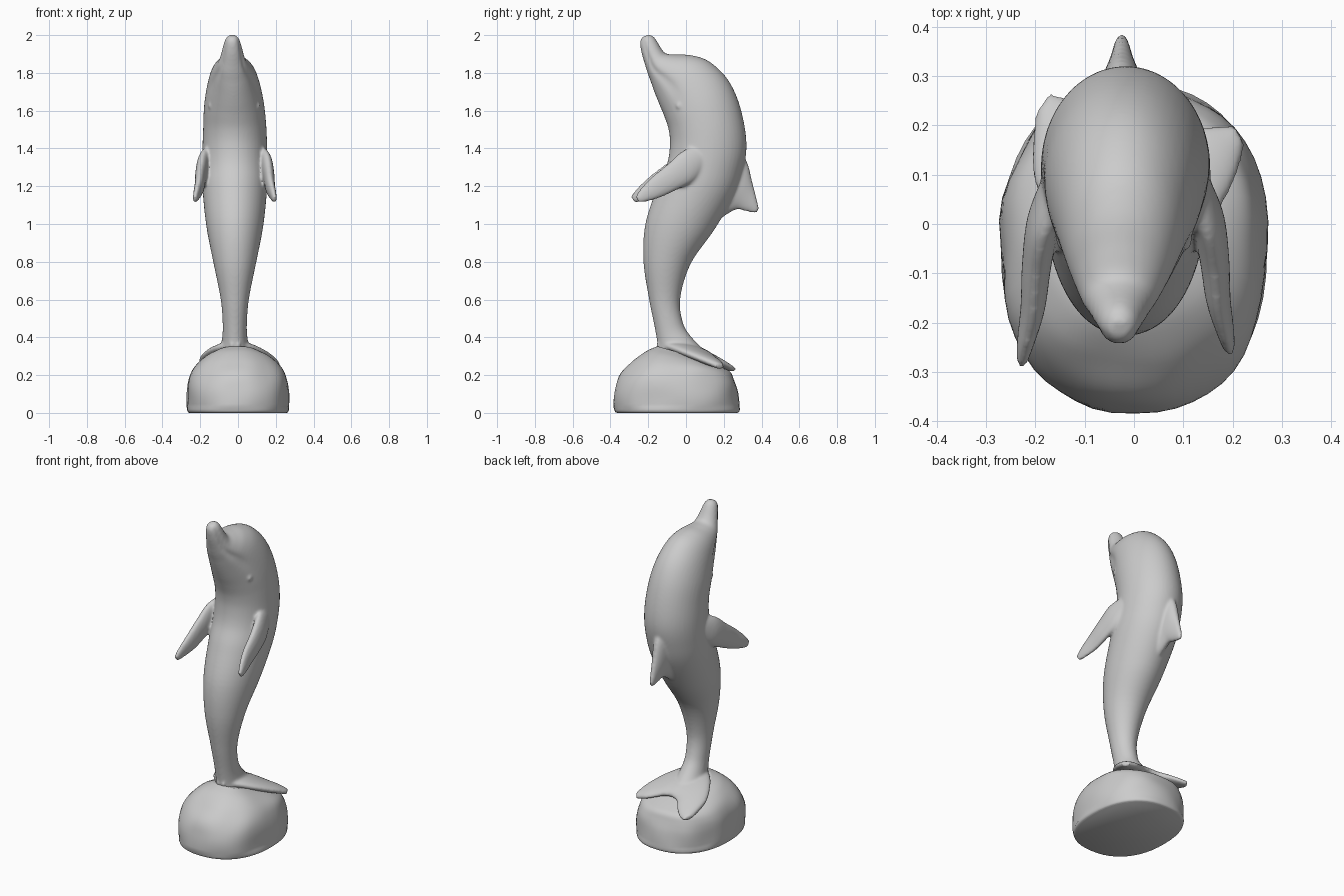
import bpy, bmesh, math
from mathutils import Vector, noise

if "Cube" in bpy.data.objects:
    bpy.data.objects.remove(bpy.data.objects["Cube"])

CX = -0.017  # symmetry plane of the animal


def catmull(p, q, r, s, t):
    return 0.5 * (2 * q + (r - p) * t + (2 * p - 5 * q + 4 * r - s) * t * t
                  + (3 * q - p - 3 * r + s) * t ** 3)


def loft(name, rings, steps=6, seg=48, power=2.0, bump=0.0):
    """Each ring: edge point A, edge point B, half-thickness vector, groove depth."""
    path = []
    n = len(rings)
    for i in range(n - 1):
        k = [rings[max(i - 1, 0)], rings[i], rings[i + 1], rings[min(i + 2, n - 1)]]
        for j in range(steps):
            path.append([catmull(*c, j / steps) for c in zip(*k)])
    path.append(rings[-1])
    bm = bmesh.new()
    loops = []
    for a, b, h, g in path:
        mid, half, loop = (a + b) / 2, (a - b) / 2, []
        for s in range(seg):
            t = 2 * math.pi * s / seg
            c, d = math.cos(t), math.sin(t)
            c = math.copysign(abs(c) ** (2 / power), c)
            d = math.copysign(abs(d) ** (2 / power), d)
            off = min(t, 2 * math.pi - t) - math.radians(64)
            r = 1 - g * math.exp(-(off / 0.17) ** 2)
            co = mid + (half * c + h * d) * r
            if bump and co.z > 0.03:
                co += (co - mid).normalized() * bump * noise.noise(co * 7)
            loop.append(bm.verts.new(co))
        loops.append(loop)
    for p, q in zip(loops, loops[1:]):
        for s in range(seg):
            bm.faces.new((p[s], p[(s + 1) % seg], q[(s + 1) % seg], q[s]))
    bm.faces.new(loops[0])
    bm.faces.new(loops[-1])
    bmesh.ops.recalc_face_normals(bm, faces=bm.faces)
    me = bpy.data.meshes.new(name)
    bm.to_mesh(me)
    bm.free()
    ob = bpy.data.objects.new(name, me)
    bpy.context.collection.objects.link(ob)
    return ob


def side(ay, az, by, bz, hw, cx=CX, g=0.0):
    """Ring from two side-view points and a half width in x."""
    return (Vector((cx, ay, az)), Vector((cx, by, bz)), Vector((hw, 0, 0)), g)


def flat(a, b, t):
    """Ring of a flat blade from its two edges and half thickness."""
    return (Vector(a), Vector(b), Vector((0, t * 0.4, t)), 0.0)


# Body: tail stem, trunk, then head and beak with a mouth groove
trunk = [side(*r) for r in [
    (-.15, .335, .13, .30, .085), (-.153, .38, .03, .40, .068),
    (-.167, .46, -.017, .48, .064), (-.195, .60, -.03, .61, .075),
    (-.225, .80, .025, .79, .113), (-.215, 1.0, .15, .97, .150),
    (-.15, 1.2, .255, 1.15, .170), (-.10, 1.32, .30, 1.28, .172),
    (-.085, 1.42, .32, 1.40, .171), (-.092, 1.50, .308, 1.53, .167)]]
head = [side(*r) for r in [
    (-.115, 1.57, .27, 1.67, .160, -.02, 0), (-.14, 1.63, .21, 1.78, .146, -.022, .02),
    (-.16, 1.68, .12, 1.862, .128, -.024, .06), (-.175, 1.72, .03, 1.893, .110, -.026, .08),
    (-.187, 1.755, -.05, 1.897, .092, -.028, .10), (-.202, 1.795, -.105, 1.902, .076, -.03, .13),
    (-.216, 1.84, -.13, 1.928, .063, -.03, .15), (-.235, 1.905, -.152, 1.965, .050, -.03, .15),
    (-.243, 1.96, -.172, 1.992, .037, -.03, .12), (-.234, 1.988, -.197, 2.003, .020, -.03, 0)]]
body = loft("dolphin", trunk + head)
parts = []

# Dorsal fin
parts.append(loft("dorsal_fin", [side(*r, -.025) for r in [
    (.24, 1.44, .17, 1.02, .06), (.318, 1.34, .262, 1.075, .04),
    (.352, 1.22, .315, 1.068, .024), (.378, 1.12, .358, 1.058, .014),
    (.386, 1.085, .376, 1.06, .008)]]))

# Flippers, the left one swept slightly further forward
for name, sign, dy in (("right_flipper", 1, 0), ("left_flipper", -1, -.025)):
    parts.append(loft(name, [side(ay + dy * k / 5, az, by + dy * k / 5, bz, hw, CX + sign * x)
                             for k, (ay, az, by, bz, hw, x) in enumerate([
        (.06, 1.42, .13, 1.32, .035, .13), (-.02, 1.385, .05, 1.235, .034, .165),
        (-.10, 1.315, -.04, 1.185, .030, .180), (-.18, 1.25, -.125, 1.145, .025, .188),
        (-.238, 1.19, -.195, 1.122, .018, .202), (-.268, 1.145, -.245, 1.112, .011, .211)])]))

# Tail flukes draped over the rock
parts.append(loft("right_fluke", [flat(*r) for r in [
    ((-.04, -.16, .365), (-.02, .15, .29), .04), ((.06, -.10, .355), (.04, .155, .285), .035),
    ((.14, -.02, .325), (.09, .175, .27), .028), ((.20, .08, .285), (.14, .195, .255), .022),
    ((.225, .16, .252), (.20, .20, .24), .014)]]))
parts.append(loft("left_fluke", [flat(*r) for r in [
    ((.01, -.16, .365), (.0, .15, .29), .04), ((-.09, -.10, .355), (-.05, .165, .28), .035),
    ((-.16, -.01, .33), (-.09, .215, .255), .028), ((-.205, .10, .285), (-.13, .25, .235), .022),
    ((-.20, .22, .24), (-.17, .265, .225), .014)]]))

# Eyes
for sign in (-1, 1):
    bpy.ops.mesh.primitive_uv_sphere_add(radius=.018, segments=16, ring_count=10,
                                         location=(-.02 + sign * .122, -.035, 1.625))
    parts.append(bpy.context.object)

# Blend all animal parts into one smooth skin
bpy.ops.object.select_all(action='DESELECT')
for ob in parts + [body]:
    ob.select_set(True)
bpy.context.view_layer.objects.active = body
bpy.ops.object.join()
remesh = body.modifiers.new("skin", 'REMESH')
remesh.mode = 'VOXEL'
remesh.voxel_size = .008
remesh.use_smooth_shade = True
smooth = body.modifiers.new("blend", 'SMOOTH')
smooth.factor = .5
smooth.iterations = 6

# Rock base
rock = loft("rock_base", [side(*r, 0) for r in [
    (-.365, 0, .272, 0, .258), (-.38, .02, .285, .02, .270), (-.375, .12, .272, .12, .270),
    (-.345, .205, .255, .18, .260), (-.285, .27, .235, .218, .232),
    (-.21, .325, .19, .242, .18), (-.15, .352, .10, .28, .11)]], power=2.3, bump=.012)
bpy.ops.object.select_all(action='DESELECT')
rock.select_set(True)
bpy.context.view_layer.objects.active = rock
bpy.ops.object.shade_smooth_by_angle(angle=math.radians(50))
